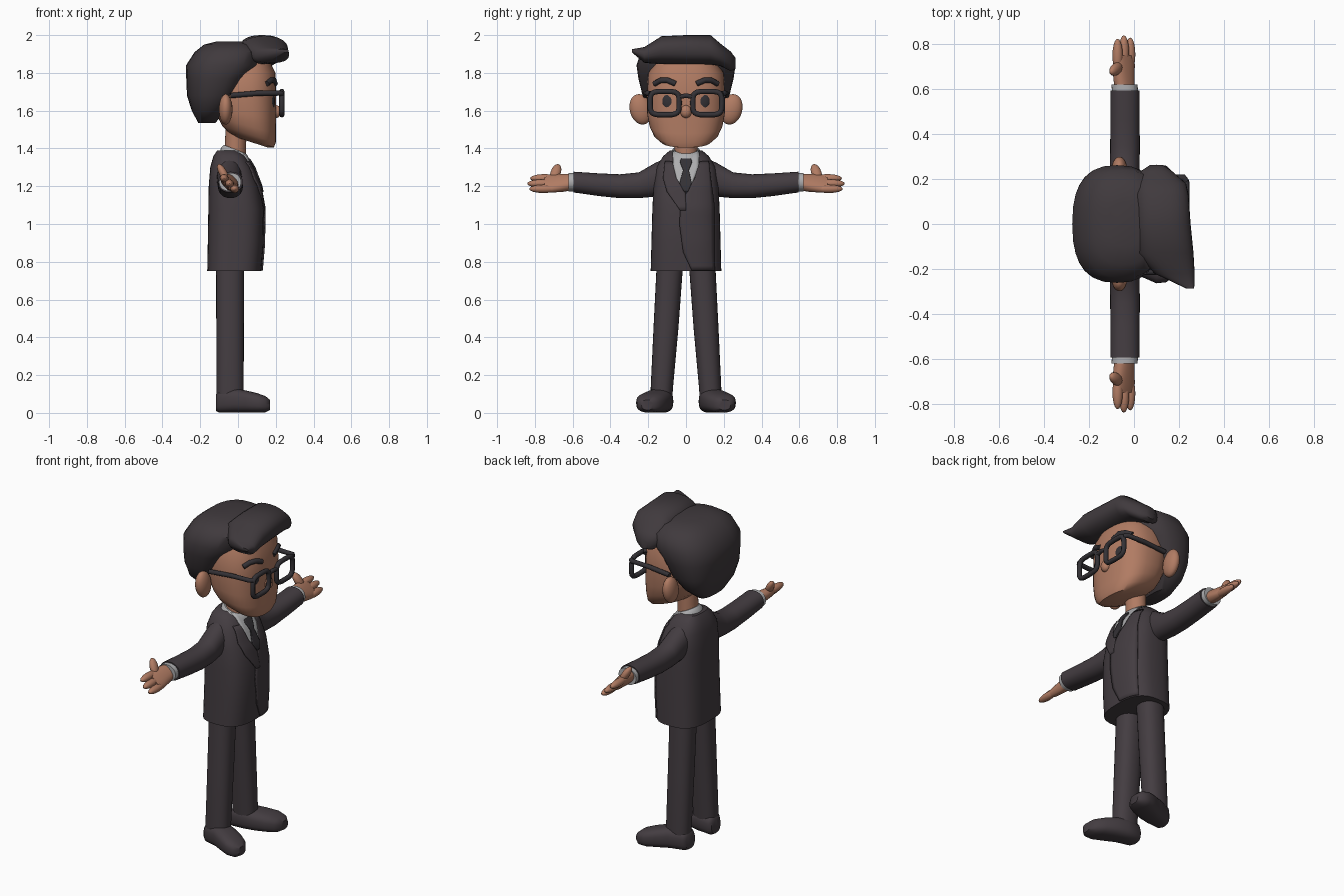
import bpy, bmesh, math
from mathutils import Vector, Euler

if "Cube" in bpy.data.objects:
    bpy.data.objects.remove(bpy.data.objects["Cube"])


def material(name, rgb):
    m = bpy.data.materials.new(name)
    m.diffuse_color = (*rgb, 1)
    m.use_nodes = True
    m.node_tree.nodes["Principled BSDF"].inputs["Base Color"].default_value = m.diffuse_color
    return m


DARK = material("dark cloth", (0.057, 0.046, 0.053))
HAIR = material("dark hair", (0.051, 0.042, 0.047))
BLACK = material("black plastic", (0.034, 0.031, 0.036))
SKIN = material("skin", (0.44, 0.2, 0.125))
SHIRT = material("grey shirt", (0.42, 0.42, 0.43))


def finish(name, bm, mat):
    bmesh.ops.recalc_face_normals(bm, faces=bm.faces)
    me = bpy.data.meshes.new(name)
    bm.to_mesh(me)
    bm.free()
    me.materials.append(mat)
    ob = bpy.data.objects.new(name, me)
    bpy.context.collection.objects.link(ob)
    bpy.ops.object.select_all(action='DESELECT')
    bpy.context.view_layer.objects.active = ob
    ob.select_set(True)
    bpy.ops.object.shade_smooth_by_angle(angle=math.radians(45))
    return ob


def loft(name, mat, axis, rings, p=2.0, n=28, s=1, rot=0):
    """Rings: (t, a, b, ra, rb[, tilt]); t runs along axis, a and b are the other axes in order."""
    bm = bmesh.new()
    loops = []
    for t, a, b, ra, rb, *tilt in rings:
        loop = []
        for i in range(n):
            th = 2 * math.pi * i / n
            c, d = math.cos(th), math.sin(th)
            u = ra * math.copysign(abs(c) ** (2 / p), c)
            v = rb * math.copysign(abs(d) ** (2 / p), d)
            u, v = u * math.cos(rot) - v * math.sin(rot), u * math.sin(rot) + v * math.cos(rot)
            w = t + (tilt[0] * u if tilt else 0)
            co = {'x': (w, a + u, b + v), 'y': (a + u, w, b + v), 'z': (a + u, b + v, w)}[axis]
            loop.append(bm.verts.new((co[0], co[1] * s, co[2])))
        loops.append(loop)
    for l0, l1 in zip(loops, loops[1:]):
        for i in range(n):
            j = (i + 1) % n
            bm.faces.new((l0[i], l0[j], l1[j], l1[i]))
    bm.faces.new(loops[0])
    bm.faces.new(loops[-1])
    return finish(name, bm, mat)


def ball(name, mat, loc, size, rot=(0, 0, 0)):
    bm = bmesh.new()
    bmesh.ops.create_uvsphere(bm, u_segments=20, v_segments=12, radius=1)
    m = Euler(rot).to_matrix()
    for v in bm.verts:
        v.co = m @ Vector([c * k for c, k in zip(v.co, size)]) + Vector(loc)
    return finish(name, bm, mat)


def tube(name, mat, pts, r, cyclic=False):
    cu = bpy.data.curves.new(name, 'CURVE')
    cu.dimensions = '3D'
    cu.bevel_depth, cu.bevel_resolution, cu.use_fill_caps = r, 2, True
    sp = cu.splines.new('POLY')
    sp.points.add(len(pts) - 1)
    for q, co in zip(sp.points, pts):
        q.co = (*co, 1)
    sp.use_cyclic_u = cyclic
    cu.materials.append(mat)
    ob = bpy.data.objects.new(name, cu)
    bpy.context.collection.objects.link(ob)
    bpy.ops.object.select_all(action='DESELECT')
    bpy.context.view_layer.objects.active = ob
    ob.select_set(True)
    bpy.ops.object.convert(target='MESH')
    bpy.ops.object.shade_smooth_by_angle(angle=math.radians(50))


# Jacket body
TORSO = [(0.75, -.02, 0, .143, .187), (0.9, -.012, 0, .148, .183), (1.08, -.01, 0, .147, .178),
         (1.2, -.02, 0, .135, .172), (1.3, -.035, 0, .112, .158), (1.36, -.045, 0, .085, .12),
         (1.39, -.055, 0, .055, .085)]
loft("jacket", DARK, 'z', TORSO, p=2.8, n=40)


def front_x(y, z):
    for r0, r1 in zip(TORSO, TORSO[1:]):
        if z <= r1[0]:
            f = (z - r0[0]) / (r1[0] - r0[0])
            cx, rx, ry = (r0[k] + f * (r1[k] - r0[k]) for k in (1, 3, 4))
            return cx + rx * max(0, 1 - abs(y / ry) ** 2.8) ** (1 / 2.8)


def plate(name, mat, rows, off, cols=8):
    """Sheet that follows the jacket front; rows are (z, y left, y right)."""
    bm = bmesh.new()
    fine = []
    for r0, r1 in zip(rows, rows[1:]):
        fine += [[a + (b - a) * k / 4 for a, b in zip(r0, r1)] for k in range(4)]
    fine.append(rows[-1])
    grid = []
    for z, y0, y1 in fine:
        ys = [y0 + (y1 - y0) * k / cols for k in range(cols + 1)]
        grid.append([bm.verts.new((front_x(y, z) + off, y, z)) for y in ys])
    for g0, g1 in zip(grid, grid[1:]):
        for k in range(cols):
            bm.faces.new((g0[k], g0[k + 1], g1[k + 1], g1[k]))
    ob = finish(name, bm, mat)
    sol = ob.modifiers.new("thickness", 'SOLIDIFY')
    sol.thickness, sol.offset = 0.008, 0


# Shirt front, tie and overlapping jacket edge
plate("shirt_front", SHIRT, [(1.17, -.004, .004), (1.21, -.045, .03), (1.3, -.068, .068), (1.385, -.07, .07)], .003)
plate("tie", BLACK, [(1.17, -.01, .01), (1.215, -.034, .03), (1.285, -.015, .015), (1.33, -.033, .033),
                     (1.345, -.025, .025)], .011)
plate("jacket_overlap", DARK, [(0.755, .03, .15), (.85, -.015, .15), (1.0, -.035, .15), (1.09, -.03, .15),
                               (1.17, .004, .14), (1.24, .045, .13), (1.33, .072, .12)], .004)
plate("jacket_lapel", DARK, [(1.07, -.03, .0), (1.17, -.1, -.003), (1.24, -.12, -.05), (1.33, -.11, -.072)], .006)
loft("shirt_collar", SHIRT, 'z', [(1.33, -.015, 0, .085, .095, -.3), (1.375, -.015, 0, .075, .085, -.4),
                                  (1.395, -.015, 0, .06, .068, -.4)])

# Neck and head
loft("neck", SKIN, 'z', [(1.34, -.015, 0, .056, .06), (1.52, -.01, 0, .056, .06)])
loft("head", SKIN, 'z', [(1.432, .075, 0, .085, .085, -.33), (1.445, .07, 0, .12, .135, -.33),
                         (1.475, .058, 0, .142, .17, -.31), (1.52, .048, 0, .152, .193, -.27),
                         (1.58, .04, 0, .162, .205, -.15), (1.68, .03, 0, .172, .208, 0),
                         (1.8, .03, 0, .168, .2, 0), (1.88, .03, 0, .13, .15, 0)], p=2.5, n=36)
ball("nose", SKIN, (.203, 0, 1.595), (.026, .03, .034))

# Hair: back and crown, then the swept quiff
loft("hair_back", HAIR, 'z', [(1.535, -.165, 0, .045, .11), (1.6, -.155, 0, .09, .19), (1.68, -.13, 0, .14, .23),
                              (1.77, -.107, 0, .167, .252), (1.84, -.075, 0, .2, .262), (1.91, -.05, 0, .18, .24),
                              (1.95, -.045, 0, .135, .18), (1.967, -.04, 0, .07, .1)], p=2.5)
loft("hair_quiff", HAIR, 'y', [(-.287, .25, 1.917, .018, .008), (-.22, .18, 1.895, .09, .042),
                               (-.13, .14, 1.92, .125, .074), (0, .13, 1.922, .122, .078),
                               (.13, .125, 1.922, .118, .078), (.18, .12, 1.897, .112, .06),
                               (.235, .1, 1.862, .07, .052), (.262, .1, 1.85, .03, .03)], p=2.4)

for s, side in ((1, "left"), (-1, "right")):
    # Ears, eyes and eyebrows
    ball(side + "_ear", SKIN, (-.065, .24 * s, 1.607), (.036, .058, .082), (.25 * -s, 0, 0))
    ball(side + "_eye", BLACK, (.183, .095 * s, 1.65), (.012, .032, .043), (0, 0, .2 * s))
    tube(side + "_eyebrow", BLACK, [(.196, .055 * s, 1.742), (.19, .1 * s, 1.762), (.172, .135 * s, 1.76),
                                    (.152, .168 * s, 1.742)], .015)
    # Glasses rim and temple
    rim = []
    for i in range(24):
        c, d = math.cos(i * math.pi / 12), math.sin(i * math.pi / 12)
        rim.append((.232, (.113 + .077 * math.copysign(abs(c) ** .5, c)) * s,
                    1.64 + .062 * math.copysign(abs(d) ** .5, d)))
    tube(side + "_glasses_rim", BLACK, rim, .014, True)
    tube(side + "_glasses_temple", BLACK, [(.232, .19 * s, 1.69), (.22, .207 * s, 1.693), (.1, .212 * s, 1.692),
                                           (-.04, .215 * s, 1.68)], .014)
    # Sleeve, cuff and hand
    loft(side + "_sleeve", DARK, 'y', [(.09, -.045, 1.255, .066, .1), (.16, -.045, 1.235, .066, .09),
                                       (.25, -.041, 1.205, .066, .068), (.35, -.04, 1.2, .066, .063),
                                       (.46, -.04, 1.208, .065, .06), (.595, -.04, 1.222, .065, .055)], s=s, p=2.2)
    loft(side + "_cuff", SHIRT, 'y', [(.58, -.04, 1.222, .058, .049), (.622, -.042, 1.222, .058, .049)], s=s, p=2.2)
    loft(side + "_palm", SKIN, 'y', [(.6, -.042, 1.222, .045, .036), (.65, -.045, 1.218, .054, .034),
                                     (.71, -.045, 1.215, .06, .028), (.75, -.045, 1.214, .056, .02)],
         s=s, p=2.4, rot=-math.pi / 4)
    for k, (w, tip) in enumerate(((-.04, .825), (0, .84), (.04, .83))):
        ball(f"{side}_finger_{k}", SKIN, (-.045 + w * .7, (tip - .075) * s, 1.214 - w * .7),
             (.023, .075, .022))
    ball(side + "_thumb", SKIN, (-.08, .69 * s, 1.272), (.021, .027, .052), (.3 * s, -.5, 0))
    # Trouser leg and turned-out shoe
    loft(side + "_trouser_leg", DARK, 'z', [(.06, -.042, .13, .07, .056), (.13, -.042, .128, .072, .059),
                                            (.45, -.042, .106, .073, .066), (.79, -.042, .085, .074, .07)], s=s, p=2.3)
    loft(side + "_shoe", DARK, 'x', [(-.116, .122, .055, .042, .045), (-.1, .124, .06, .057, .058),
                                     (-.02, .138, .066, .07, .064), (.04, .16, .06, .078, .059),
                                     (.1, .185, .053, .079, .052), (.145, .197, .046, .062, .043),
                                     (.17, .203, .042, .032, .026)], s=s, p=2.7)

tube("glasses_bridge", BLACK, [(.232, -.04, 1.672), (.235, 0, 1.68), (.232, .04, 1.672)], .012)
